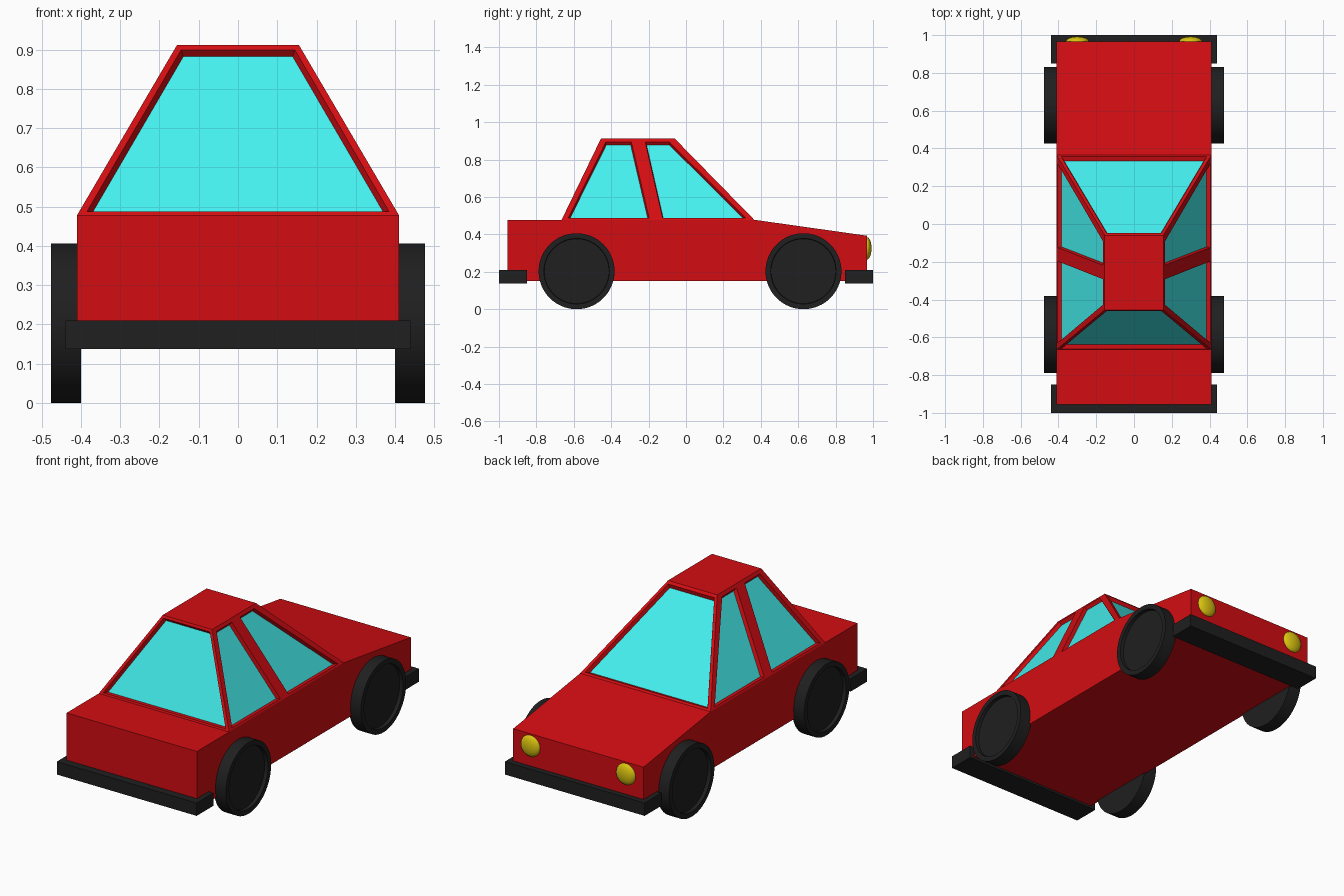
import bpy, bmesh
from math import pi
from mathutils import Vector, Matrix

if "Cube" in bpy.data.objects:
    bpy.data.objects.remove(bpy.data.objects["Cube"])


def material(name, r, g, b):
    m = bpy.data.materials.new(name)
    m.diffuse_color = (r, g, b, 1)
    m.use_nodes = True
    m.node_tree.nodes["Principled BSDF"].inputs["Base Color"].default_value = m.diffuse_color
    return m


RED = material("red_paint", 0.65, 0.004, 0.006)
GLASS = material("cyan_glass", 0.06, 0.87, 0.87)
BLACK = material("black_rubber", 0.014, 0.014, 0.014)
YELLOW = material("yellow_lamp", 0.7, 0.55, 0.005)


def finish(name, bm, mat, smooth=False):
    bmesh.ops.remove_doubles(bm, verts=bm.verts, dist=1e-5)
    bmesh.ops.recalc_face_normals(bm, faces=bm.faces)
    me = bpy.data.meshes.new(name)
    bm.to_mesh(me)
    bm.free()
    ob = bpy.data.objects.new(name, me)
    bpy.context.collection.objects.link(ob)
    me.materials.append(mat)
    if smooth:
        bpy.ops.object.select_all(action='DESELECT')
        bpy.context.view_layer.objects.active = ob
        ob.select_set(True)
        bpy.ops.object.shade_smooth_by_angle(angle=0.6)
    return ob


def box(name, lo, hi, mat):
    lo, hi = Vector(lo), Vector(hi)
    bm = bmesh.new()
    m = Matrix.Translation((lo + hi) / 2) @ Matrix.Diagonal((*(hi - lo), 1))
    bmesh.ops.create_cube(bm, size=1, matrix=m)
    return finish(name, bm, mat)


def face(bm, pts):
    return bm.faces.new([bm.verts.new(p) for p in pts])


# Lower body: side profile extruded across the width
W = 0.41
bm = bmesh.new()
f = face(bm, [(-W, y, z) for y, z in
              [(-0.955, 0.15), (0.967, 0.15), (0.967, 0.393), (0.365, 0.478), (-0.955, 0.478)]])
ext = bmesh.ops.extrude_face_region(bm, geom=[f])["geom"]
bmesh.ops.translate(bm, vec=(2 * W, 0, 0), verts=[v for v in ext if isinstance(v, bmesh.types.BMVert)])
finish("body", bm, RED)

# Cabin: tapered block whose panels carry recessed windows
Z0, Z1, T = 0.478, 0.912, 0.155
frame, panes = bmesh.new(), bmesh.new()


def window_panel(outer, opening, depth=0.02):
    """Ring of frame, reveal sloping inward, and a pane at the bottom."""
    outer, opening = [Vector(p) for p in outer], [Vector(p) for p in opening]
    n = (outer[1] - outer[0]).cross(outer[3] - outer[0]).normalized()
    c = sum(opening, Vector()) / 4
    if n.dot(c - Vector((0, -0.2, 0.5))) < 0:
        n = -n
    # press the opening exactly onto the panel plane
    opening = [p - n * (p - outer[0]).dot(n) for p in opening]
    c = sum(opening, Vector()) / 4
    pane = [c + (p - c) * 0.96 - n * depth for p in opening]
    for i in range(4):
        j = (i + 1) % 4
        face(frame, [outer[i], outer[j], opening[j], opening[i]])
        face(frame, [opening[i], opening[j], pane[j], pane[i]])
    face(panes, pane)


def on_side(s, y, z):
    return (s * (W + (T - W) * (z - Z0) / (Z1 - Z0)), y, z)


def on_end(x, yb, yt, z):
    return (x, yb + (yt - yb) * (z - Z0) / (Z1 - Z0), z)


# Windscreen and rear window
for yb, yt in [(-0.665, -0.455), (0.365, -0.06)]:
    window_panel([on_end(x, yb, yt, z) for x, z in [(-W, Z0), (W, Z0), (T, Z1), (-T, Z1)]],
                 [on_end(x, yb, yt, z) for x, z in
                  [(-0.385, 0.487), (0.385, 0.487), (0.145, 0.899), (-0.145, 0.899)]])

# Two side windows per side, split at the slanted pillar
for s in (-1, 1):
    for out, hole in [((-0.665, -0.16, -0.255, -0.455), (-0.63, -0.197, -0.292, -0.428)),
                      ((-0.16, 0.365, -0.06, -0.255), (-0.125, 0.32, -0.09, -0.218))]:
        window_panel([on_side(s, y, z) for y, z in zip(out, (Z0, Z0, Z1, Z1))],
                     [on_side(s, y, z) for y, z in zip(hole, (0.487, 0.487, 0.895, 0.895))])

# Roof
face(frame, [(-T, -0.455, Z1), (T, -0.455, Z1), (T, -0.06, Z1), (-T, -0.06, Z1)])
finish("cabin_frame", frame, RED)
finish("windows", panes, GLASS)

# Wheels: short cylinders with a shallow dish on the outer face
for s, side in ((-1, "left"), (1, "right")):
    for y, end in ((-0.585, "front"), (0.628, "back")):
        bm = bmesh.new()
        m = Matrix.Translation((s * 0.438, y, 0.203)) @ Matrix.Rotation(s * pi / 2, 4, 'Y')
        bmesh.ops.create_cone(bm, cap_ends=True, segments=64, radius1=0.203, radius2=0.203,
                              depth=0.076, matrix=m)
        cap = max(bm.faces, key=lambda f: s * f.calc_center_median().x)
        bmesh.ops.inset_region(bm, faces=[cap], thickness=0.028)
        bmesh.ops.inset_region(bm, faces=[cap], thickness=0.002)
        bmesh.ops.translate(bm, vec=(-s * 0.02, 0, 0), verts=cap.verts)
        finish(f"{end}_{side}_wheel", bm, BLACK, True)

# Bumpers
box("front_bumper", (-0.44, -1, 0.137), (0.44, -0.85, 0.21), BLACK)
box("back_bumper", (-0.44, 0.85, 0.137), (0.44, 1, 0.21), BLACK)

# Headlights: flattened domes
for s, side in ((-1, "left"), (1, "right")):
    bm = bmesh.new()
    m = Matrix.Translation((s * 0.3, 0.967, 0.325)) @ Matrix.Diagonal((0.06, 0.025, 0.06, 1))
    bmesh.ops.create_uvsphere(bm, u_segments=32, v_segments=16, radius=1, matrix=m)
    finish(f"{side}_headlight", bm, YELLOW, True)
